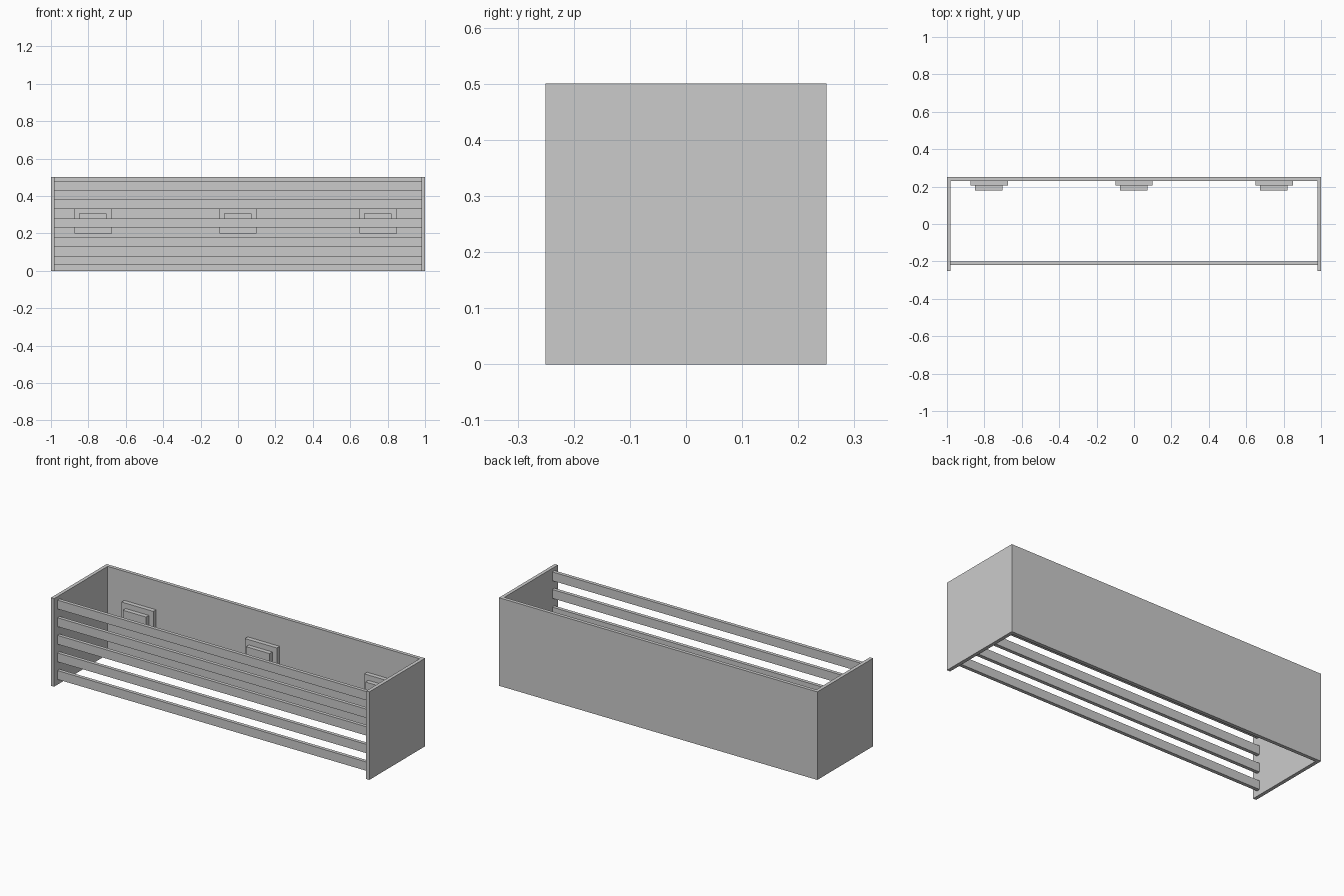
import bpy

if "Cube" in bpy.data.objects:
    bpy.data.objects.remove(bpy.data.objects["Cube"])


def box(name, x0, x1, y0, y1, z0, z1):
    """Axis-aligned box from its limits."""
    bpy.ops.mesh.primitive_cube_add(size=1)
    ob = bpy.context.object
    ob.name = name
    for v in ob.data.vertices:
        v.co = ((x0 + x1) / 2 + v.co.x * (x1 - x0),
                (y0 + y1) / 2 + v.co.y * (y1 - y0),
                (z0 + z1) / 2 + v.co.z * (z1 - z0))
    return ob


# End panels
box("left_panel", -1, -0.98, -0.25, 0.25, 0, 0.5)
box("right_panel", 0.98, 1, -0.25, 0.25, 0, 0.5)

# Back panel
box("back_panel", -0.98, 0.98, 0.23, 0.25, 0, 0.5)

# Front slats
for i in range(5):
    z = 0.03 + 0.1 * i
    box(f"front_slat_{i + 1}", -0.98, 0.98, -0.22, -0.20, z, z + 0.05)

# Stepped blocks on the inside of the back panel
for i, x in enumerate((-0.775, 0.0, 0.75)):
    box(f"block_base_{i + 1}", x - 0.1, x + 0.1, 0.205, 0.23, 0.20, 0.335)
    box(f"block_face_{i + 1}", x - 0.075, x + 0.072, 0.18, 0.205, 0.23, 0.305)
